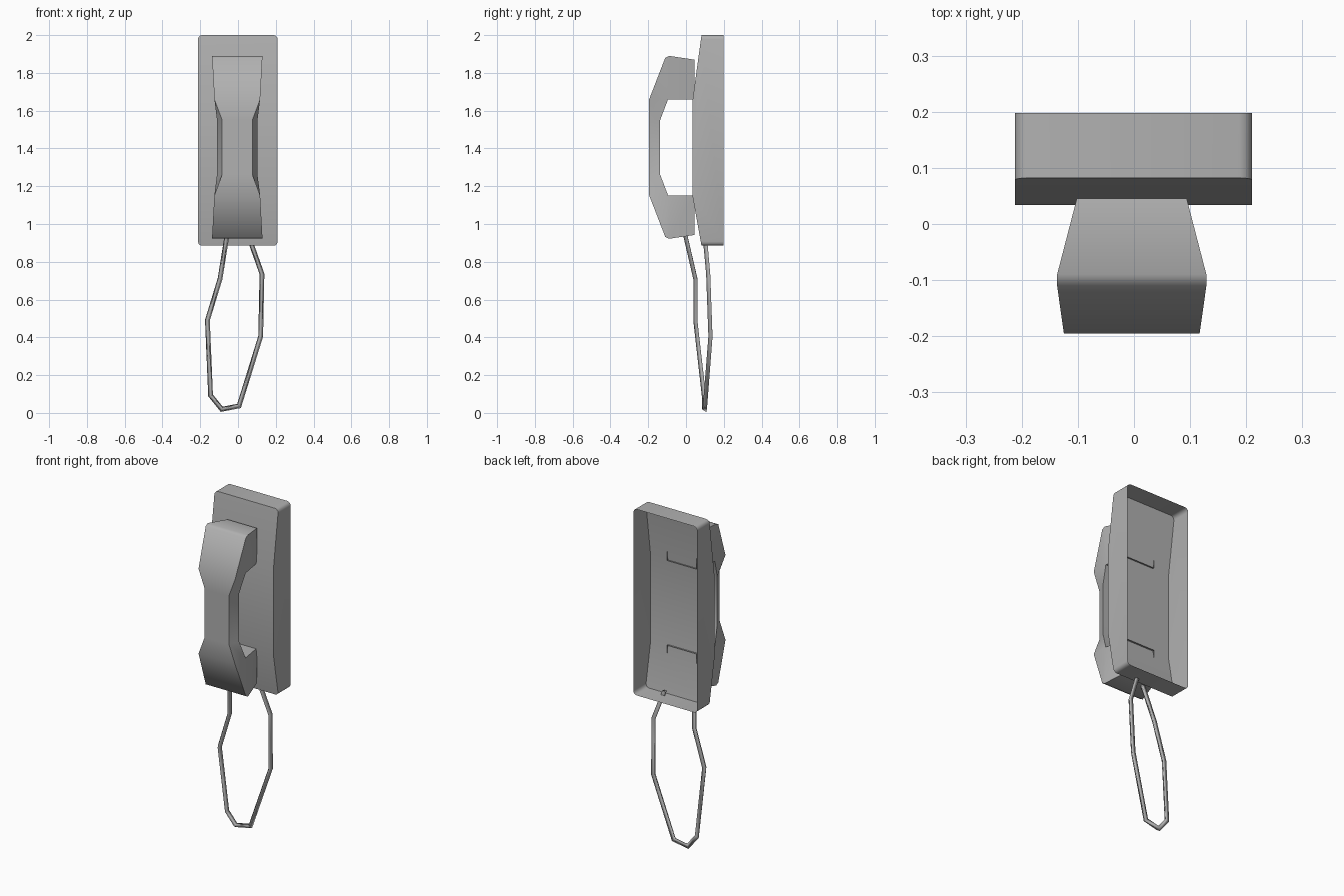
import bpy, bmesh
from mathutils import Vector

if "Cube" in bpy.data.objects:
    bpy.data.objects.remove(bpy.data.objects["Cube"])

grey = bpy.data.materials.new("dark_grey")
grey.diffuse_color = (0.44, 0.44, 0.44, 1)
grey.use_nodes = True
grey.node_tree.nodes["Principled BSDF"].inputs["Base Color"].default_value = grey.diffuse_color


def finish(bm, name, angle):
    mesh = bpy.data.meshes.new(name)
    bm.to_mesh(mesh)
    bm.free()
    mesh.materials.append(grey)
    ob = bpy.data.objects.new(name, mesh)
    bpy.context.collection.objects.link(ob)
    bpy.ops.object.select_all(action='DESELECT')
    ob.select_set(True)
    bpy.context.view_layer.objects.active = ob
    bpy.ops.object.shade_smooth_by_angle(angle=angle)
    return ob


def slab(bm, side, cx, skip=()):
    """Join a side outline of (half width, y, z) to its mirror image."""
    left, right = [[bm.verts.new((cx + s * w, y, z)) for w, y, z in side] for s in (-1, 1)]
    n = len(side)
    for i in range(n):
        j = (i + 1) % n
        if i not in skip:
            bm.faces.new((left[i], left[j], right[j], right[i]))
    return left, right


# Wall base: hollow shell, open at the back, with rounded corners
bm = bmesh.new()
profile = [(0.198, 2.0), (0.082, 2.0), (0.034, 1.65), (0.034, 1.15), (0.082, 0.885), (0.198, 0.885)]
sides = slab(bm, [(0.211, y, z) for y, z in profile], -0.001)
for s in sides:
    bm.faces.new(s)
bmesh.ops.recalc_face_normals(bm, faces=bm.faces)
corners = [e for e in bm.edges
           if abs(e.verts[0].co.z - e.verts[1].co.z) < 1e-5
           and abs(e.verts[0].co.x - e.verts[1].co.x) < 1e-5]
bmesh.ops.bevel(bm, geom=corners, offset=0.022, segments=3, profile=0.5, affect='EDGES')
bm.normal_update()
back = [f for f in bm.faces if f.normal.y > 0.99]
bmesh.ops.delete(bm, geom=back, context='FACES')
finish(bm, "wall_base", 0.6)

# Handset: upper half outline, mirrored downwards, open where it meets the base
MID = 1.406
outer = [(0.098, 0.045, 1.87), (0.133, -0.09, 1.89), (0.133, -0.11, 1.88),
         (0.121, -0.195, 1.66), (0.08, -0.195, 1.55)]
inner = [(0.107, -0.137, 1.55), (0.121, -0.095, 1.66), (0.098, 0.045, 1.66)]


def flip(pts):
    return [(w, y, 2 * MID - z) for w, y, z in reversed(pts)]


bm = bmesh.new()
sides = slab(bm, outer + flip(outer) + flip(inner) + inner, -0.004, skip=(9, 15))
# Side panels as strips: upper end, grip, lower end
panels = [(0, 1, 14, 15), (1, 2, 14), (2, 3, 14), (3, 4, 13, 14), (4, 5, 12, 13),
          (5, 6, 11, 12), (6, 7, 11), (7, 8, 11), (8, 9, 10, 11)]
for s in sides:
    for p in panels:
        bm.faces.new([s[i] for i in p])
bmesh.ops.recalc_face_normals(bm, faces=bm.faces)
finish(bm, "handset", 0.87)

# Cord: three-sided open tube hanging in a loop from handset to base
path = [Vector(p) for p in (
    (-0.055, -0.005, 0.96), (-0.095, 0.053, 0.71), (-0.162, 0.053, 0.49),
    (-0.145, 0.098, 0.092), (-0.086, 0.1, 0.019), (0.006, 0.104, 0.037),
    (0.120, 0.133, 0.405), (0.127, 0.121, 0.735), (0.065, 0.105, 0.91))]
R = 0.0145
bm = bmesh.new()
rings = []
for i, p in enumerate(path):
    a = (p - path[max(i - 1, 0)]).normalized()
    b = (path[min(i + 1, len(path) - 1)] - p).normalized()
    t = (a + b).normalized()
    n = t.cross(Vector((0, 1, 0))).normalized()
    d = n.cross(t).normalized()
    if d.y > 0:
        d = -d
    miter = 1 / max((a + b).length / 2, 0.6) if 0 < i < len(path) - 1 else 1
    rings.append([bm.verts.new(p + n * (u * R * miter) + d * (v * R))
                  for u, v in ((0, 1), (0.87, -0.5), (-0.87, -0.5))])
for r, q in zip(rings, rings[1:]):
    for k in range(3):
        m = (k + 1) % 3
        bm.faces.new((r[k], r[m], q[m], q[k]))
bmesh.ops.recalc_face_normals(bm, faces=bm.faces)
finish(bm, "cord", 3.1)
